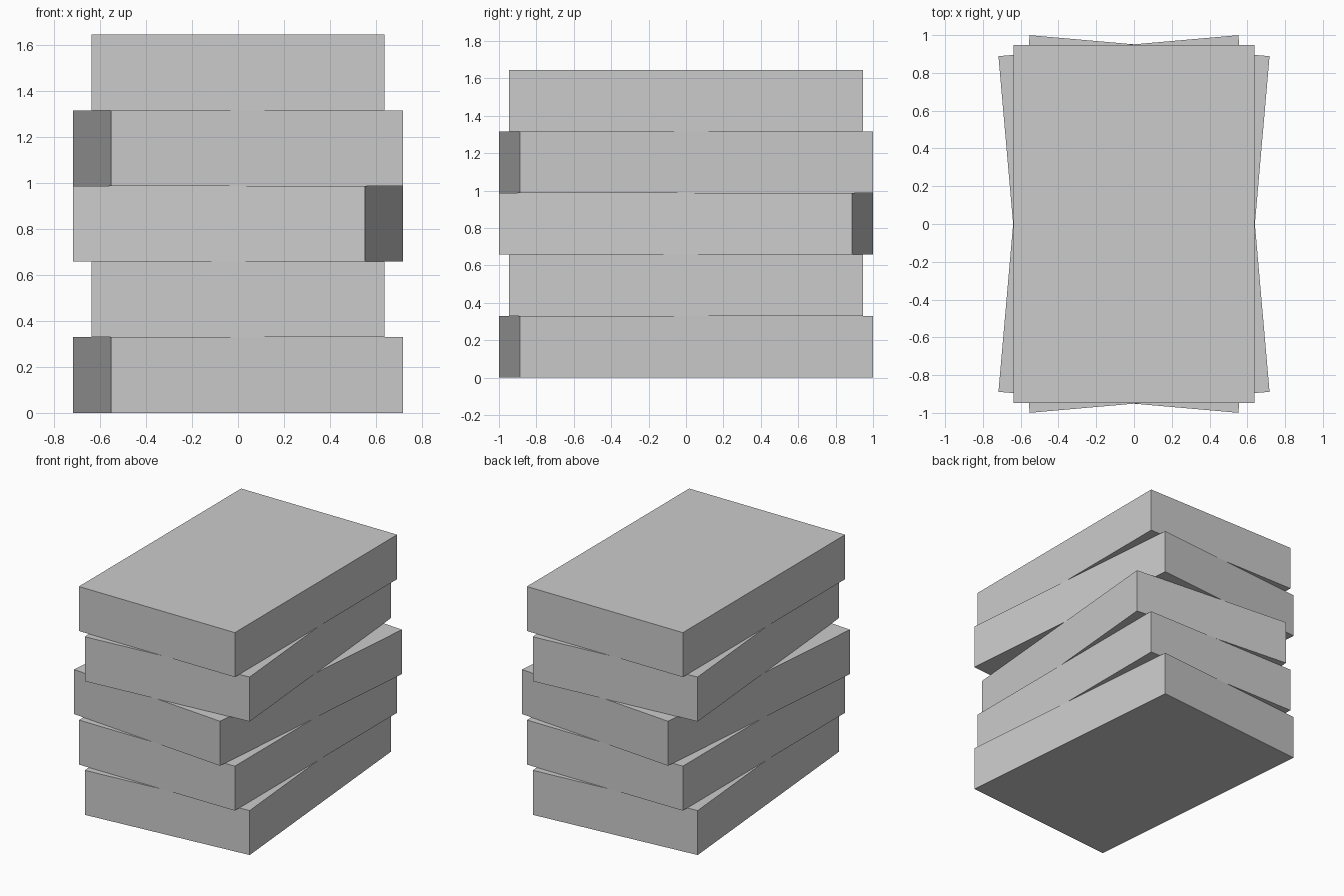
import bpy
from math import radians

# Remove the default cube
old = bpy.data.objects.get("Cube")
if old:
    bpy.data.objects.remove(old, do_unlink=True)

# Plain grey material
GREY = (0.6, 0.6, 0.6, 1)
grey = bpy.data.materials.new("plain grey")
grey.use_nodes = True
grey.diffuse_color = GREY
grey.node_tree.nodes["Principled BSDF"].inputs["Base Color"].default_value = GREY

WIDTH, DEPTH, HEIGHT = 1.275, 1.895, 0.329


def add_slab(name, level, turn):
    """One flat box resting on the slabs below, twisted about the vertical."""
    bpy.ops.mesh.primitive_cube_add(size=1, location=(0, 0, (level + 0.5) * HEIGHT))
    slab = bpy.context.object
    slab.name = name
    slab.scale = (WIDTH, DEPTH, HEIGHT)
    slab.rotation_euler.z = radians(turn)
    slab.data.materials.append(grey)


# Stack of slabs, bottom to top
names = ("bottom_slab", "lower_slab", "middle_slab", "upper_slab", "top_slab")
for level, (name, turn) in enumerate(zip(names, (5, 0, -5, 5, 0))):
    add_slab(name, level, turn)
